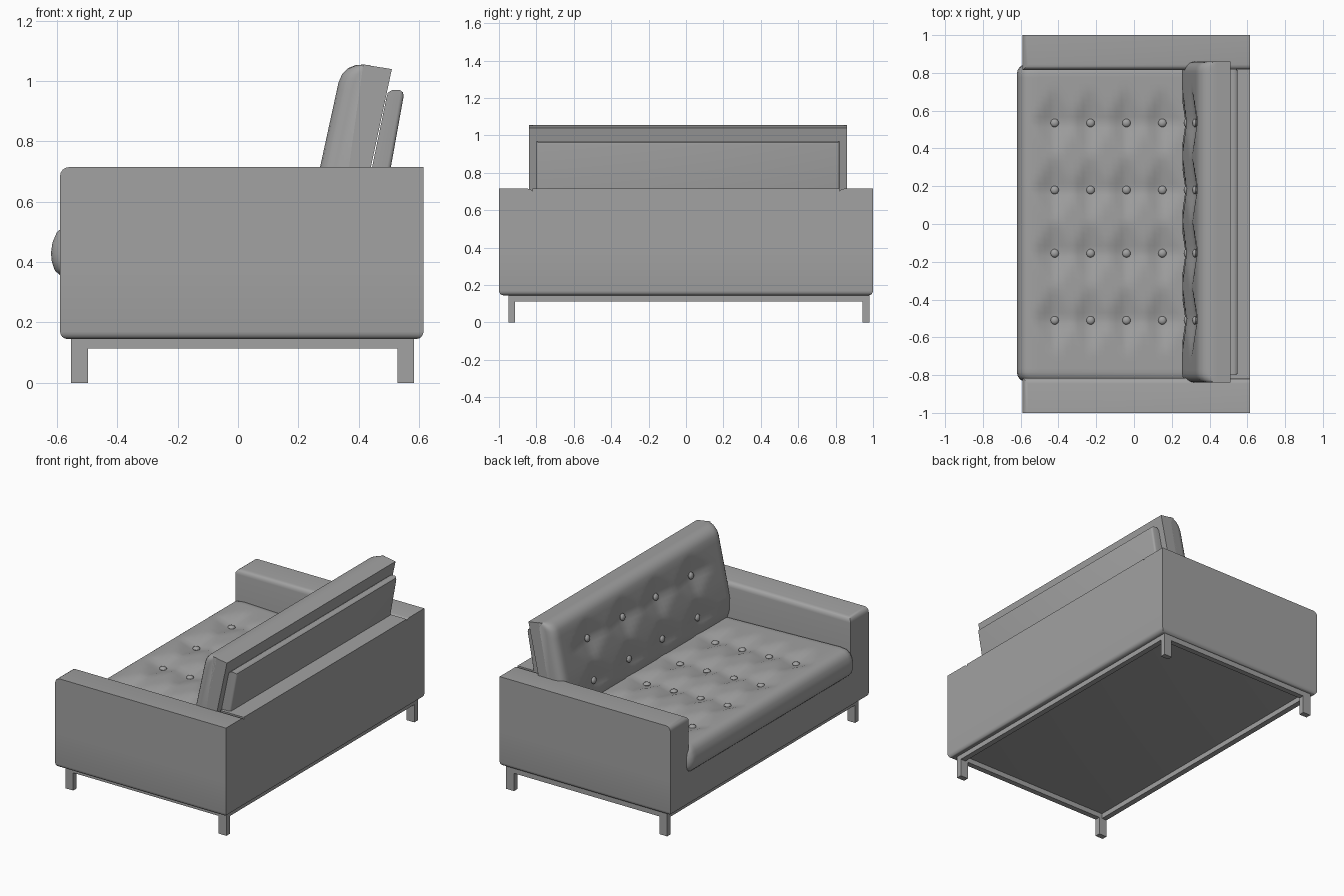
import bpy, bmesh, math
from mathutils import Vector

if "Cube" in bpy.data.objects:
    bpy.data.objects.remove(bpy.data.objects["Cube"])

grey = bpy.data.materials.new("grey_fabric")
grey.diffuse_color = (0.36, 0.36, 0.36, 1)
grey.use_nodes = True
grey.node_tree.nodes["Principled BSDF"].inputs["Base Color"].default_value = grey.diffuse_color


def finish(name, bm, smooth=True):
    bmesh.ops.recalc_face_normals(bm, faces=bm.faces)
    me = bpy.data.meshes.new(name)
    bm.to_mesh(me)
    bm.free()
    ob = bpy.data.objects.new(name, me)
    bpy.context.collection.objects.link(ob)
    me.materials.append(grey)
    if smooth:
        bpy.ops.object.select_all(action='DESELECT')
        ob.select_set(True)
        bpy.context.view_layer.objects.active = ob
        bpy.ops.object.shade_smooth_by_angle(angle=math.radians(35))
    return ob


def box(name, lo, hi, pick=None, r=0.03):
    """Box from two corners; edges whose midpoint passes pick are rounded."""
    bm = bmesh.new()
    bmesh.ops.create_cube(bm, size=1)
    for v in bm.verts:
        v.co = Vector([(a + b) / 2 + c * (b - a) for a, b, c in zip(lo, hi, v.co)])
    if pick:
        edges = [e for e in bm.edges if pick((e.verts[0].co + e.verts[1].co) / 2)]
        bmesh.ops.bevel(bm, geom=edges, offset=r, segments=4, profile=0.5, affect='EDGES')
    return finish(name, bm, bool(pick))


def resample(points, step=0.03):
    out = []
    for (x0, z0), (x1, z1) in zip(points, points[1:] + points[:1]):
        n = max(1, math.ceil(math.hypot(x1 - x0, z1 - z0) / step))
        out += [(x0 + (x1 - x0) * i / n, z0 + (z1 - z0) * i / n) for i in range(n)]
    return out


def sweep(name, points, y0, y1, shape, step=0.03):
    """Closed x-z profile swept along y; shape(co, distance_to_end) adjusts each vertex."""
    prof = resample(points, step)
    ends = [0, 0.006, 0.015, 0.03, 0.05]
    n = 52
    inner = [y0 + 0.07 + (y1 - y0 - 0.14) * i / n for i in range(n + 1)]
    ys = [y0 + e for e in ends] + inner + [y1 - e for e in reversed(ends)]
    bm = bmesh.new()
    rings = [[bm.verts.new(shape(Vector((x, y, z)), min(y - y0, y1 - y))) for x, z in prof]
             for y in ys]
    m = len(prof)
    for a, b in zip(rings, rings[1:]):
        for i in range(m):
            bm.faces.new((a[i], a[(i + 1) % m], b[(i + 1) % m], b[i]))
    bm.faces.new(rings[0])
    bm.faces.new(rings[-1])
    return finish(name, bm)


def round_off(d, r):
    """Inset of a quarter-round edge at distance d from the end."""
    return r - math.sqrt(max(0, r * r - (r - d) ** 2)) if d < r else 0


def dent(u, v, spots, du, dv):
    """Diamond-shaped tuft falloff, 1 at a button."""
    return max(max(0, 1 - abs(u - a) / du - abs(v - b) / dv) for a, b in spots)


def button(name, loc, normal, r=0.022):
    bm = bmesh.new()
    bmesh.ops.create_uvsphere(bm, u_segments=14, v_segments=8, radius=r)
    rot = Vector(normal).to_track_quat('Z', 'Y')
    for v in bm.verts:
        v.co.z *= 0.6
        v.co = rot @ v.co + Vector(loc)
    finish(name, bm)


# body: base, two arms, back
box("base", (-0.59, -1, 0.145), (0.615, 1, 0.36), lambda c: c.z < 0.15, 0.025)
for side, s in (("right", -1), ("left", 1)):
    lo, hi = sorted((s * 0.815, s * 1.0))
    box(side + "_arm", (-0.59, lo, 0.36), (0.615, hi, 0.715),
        lambda c: c.z > 0.71 and (c.x < -0.58 or (abs(c.y) < 0.82 and c.x < 0.3)), 0.03)
box("back_panel", (0.45, -0.82, 0.36), (0.615, 0.82, 0.715))

# tufted seat cushion
rows_y = (0.535, 0.18, -0.155, -0.51)
seat_spots = [(x, y) for x in (-0.42, -0.23, -0.04, 0.15) for y in rows_y]


def seat_shape(co, d):
    i = round_off(d, 0.05)
    if co.z > 0.48 and -0.58 < co.x < 0.38:
        co.z -= 0.035 * dent(co.x, co.y, seat_spots, 0.12, 0.2)
    co.x = -0.1 + (co.x + 0.1) * (1 - i / 0.52)
    co.z = 0.42 + (co.z - 0.42) * (1 - i / 0.1)
    return co


sweep("seat_cushion",
      [(0.40, 0.355), (0.40, 0.495), (-0.53, 0.525), (-0.575, 0.52), (-0.6, 0.5), (-0.615, 0.465),
       (-0.62, 0.43), (-0.617, 0.40), (-0.607, 0.372), (-0.59, 0.357), (-0.56, 0.355)],
      -0.835, 0.845, seat_shape)
for k, (x, y) in enumerate(seat_spots):
    button("seat_button_%d" % k, (x, y, 0.482 - 0.03 * x), (0.03, 0, 1))

# tufted back cushion
back_spots = [(z, y) for z in (0.86, 0.605) for y in rows_y]


def back_shape(co, d):
    front = co.x < 0.23 + 0.217 * (co.z - 0.48) + 0.06
    if front:
        co.x += 0.03 * dent(co.z, co.y, back_spots, 0.14, 0.2) * (co.z < 1.0)
        co.x += round_off(d, 0.05)
    return co


sweep("back_cushion",
      [(0.28, 0.47), (0.257, 0.54), (0.254, 0.62), (0.272, 0.715), (0.333, 0.995), (0.345, 1.023),
       (0.365, 1.043), (0.39, 1.053), (0.415, 1.055), (0.51, 1.04), (0.388, 0.47)],
      -0.84, 0.86, back_shape)
for k, (z, y) in enumerate(back_spots):
    button("back_button_%d" % k, (0.322 if z > 0.7 else 0.277, y, z), (-1, 0, 0.22))

# slanted back support behind the cushion
bm = bmesh.new()
prof = [(0.40, 0.5), (0.492, 0.945), (0.497, 0.962), (0.51, 0.97), (0.537, 0.97), (0.547, 0.963),
        (0.549, 0.95), (0.468, 0.5)]
f = bm.faces.new([bm.verts.new((x, -0.80, z)) for x, z in prof])
ext = bmesh.ops.extrude_face_region(bm, geom=[f])["geom"]
bmesh.ops.translate(bm, vec=(0, 1.62, 0), verts=[v for v in ext if isinstance(v, bmesh.types.BMVert)])
outer = [e for e in bm.edges if all(v.co.x > 0.54 for v in e.verts)
         and abs(e.verts[0].co.y - e.verts[1].co.y) < 0.01]
back_edges = outer + [e for e in bm.edges if abs(e.verts[0].co.z - e.verts[1].co.z) > 0.3
                      and max(v.co.x for v in e.verts) > 0.54]
bmesh.ops.bevel(bm, geom=list(set(back_edges)), offset=0.012, segments=3, profile=0.5, affect='EDGES')
finish("back_support", bm)

# metal underframe: rails and legs
X0, X1, Y0, Y1 = -0.553, 0.583, -0.95, 0.98
for n, y in (("right", Y0), ("left", Y1 - 0.035)):
    box(n + "_rail", (X0, y, 0.113), (X1, y + 0.035, 0.147))
    for m, x in (("front", X0), ("rear", X1 - 0.055)):
        box("%s_%s_leg" % (m, n), (x, y, 0), (x + 0.055, y + 0.035, 0.113))
for m, x in (("front", X0), ("rear", X1 - 0.035)):
    box(m + "_rail", (x, Y0 + 0.035, 0.113), (x + 0.035, Y1 - 0.035, 0.147))
